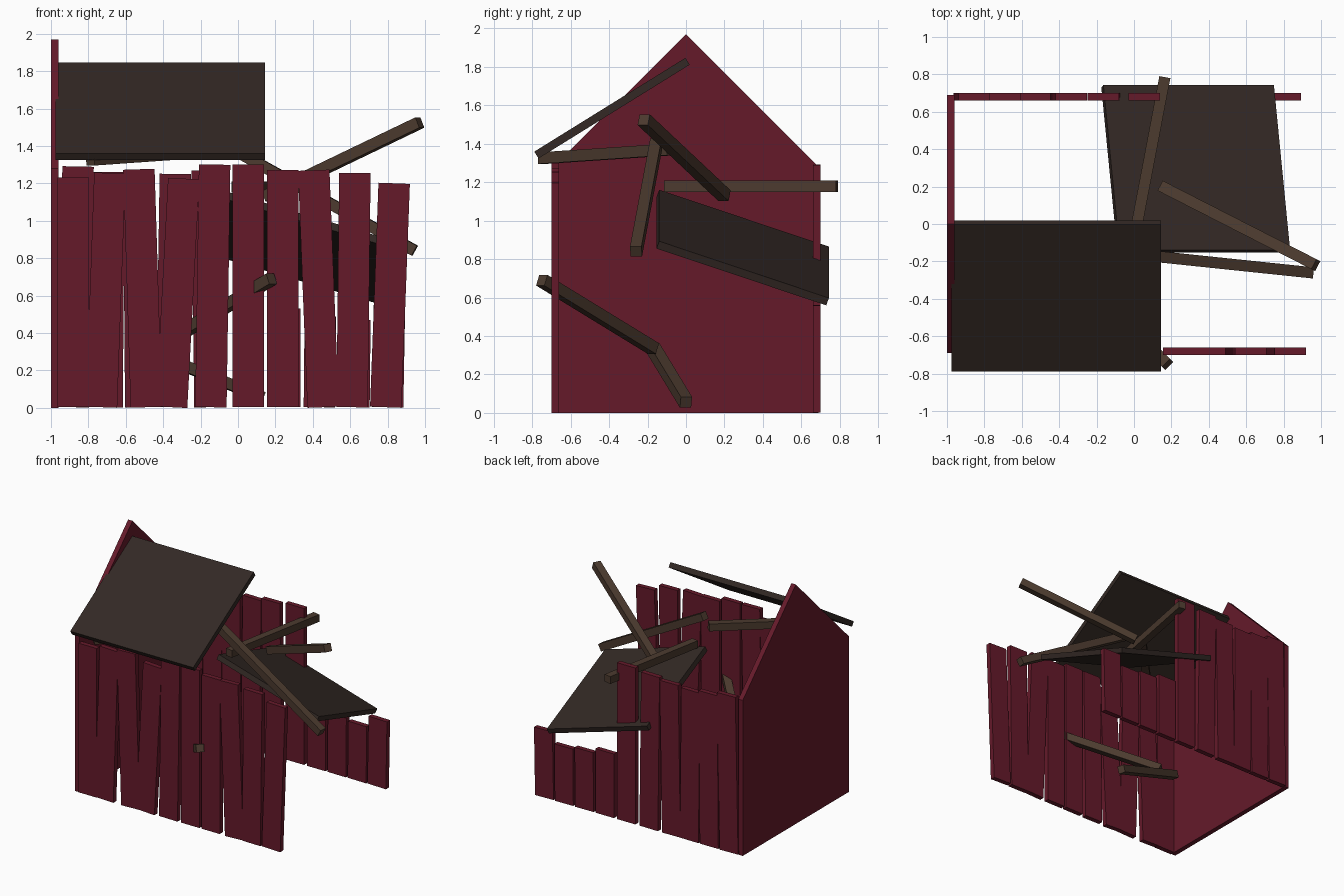
import bpy, bmesh
from mathutils import Vector, Matrix

if "Cube" in bpy.data.objects:
    bpy.data.objects.remove(bpy.data.objects["Cube"])


def material(name, rgb):
    m = bpy.data.materials.new(name)
    m.diffuse_color = (*rgb, 1)
    m.use_nodes = True
    m.node_tree.nodes["Principled BSDF"].inputs["Base Color"].default_value = m.diffuse_color
    return m


RED = material("red_paint", (0.13, 0.010, 0.023))
ROOF = material("dark_roofing", (0.033, 0.022, 0.018))
WOOD = material("old_timber", (0.072, 0.043, 0.028))


def add_object(name, bm, mat):
    bmesh.ops.recalc_face_normals(bm, faces=bm.faces)
    me = bpy.data.meshes.new(name)
    bm.to_mesh(me)
    bm.free()
    me.materials.append(mat)
    ob = bpy.data.objects.new(name, me)
    bpy.context.collection.objects.link(ob)
    return ob


def oriented_box(name, centre, x_dir, y_hint, size, mat):
    """Box whose local x follows x_dir and local y leans towards y_hint."""
    x = Vector(x_dir).normalized()
    z = x.cross(Vector(y_hint)).normalized()
    y = z.cross(x)
    rot = Matrix((x, y, z)).transposed().to_4x4()
    bm = bmesh.new()
    bmesh.ops.create_cube(bm, size=1, matrix=Matrix.Diagonal((*size, 1)))
    ob = add_object(name, bm, mat)
    ob.matrix_world = Matrix.Translation(centre) @ rot
    return ob


def bar(name, a, b, y_hint, width, depth, mat):
    """Box running from point a to point b."""
    a, b = Vector(a), Vector(b)
    return oriented_box(name, (a + b) / 2, b - a, y_hint,
                        ((b - a).length, depth, width), mat)


# Standing gable end wall
bm = bmesh.new()
outline = [(-0.69, 0), (0.69, 0), (0.69, 1.28), (0, 1.97), (-0.69, 1.28)]
face = bm.faces.new([bm.verts.new((-1, y, z)) for y, z in outline])
ext = bmesh.ops.extrude_face_region(bm, geom=[face])
bmesh.ops.translate(bm, vec=(0.04, 0, 0),
                    verts=[v for v in ext["geom"] if isinstance(v, bmesh.types.BMVert)])
add_object("gable_wall", bm, RED)

# Leaning wall planks: (bottom x, top x, height)
front = [(-0.88, -0.88, 1.23), (-0.73, -0.685, 1.255), (-0.49, -0.53, 1.275),
         (-0.355, -0.29, 1.225), (-0.145, -0.125, 1.30), (0.055, 0.055, 1.30),
         (0.24, 0.24, 1.27), (0.455, 0.405, 1.27), (0.61, 0.625, 1.255),
         (0.79, 0.835, 1.20)]
back = [(-0.88, -0.855, 1.29), (-0.70, -0.69, 1.26), (-0.52, -0.53, 1.24),
        (-0.355, -0.335, 1.25), (-0.15, -0.165, 1.27), (0.055, 0.055, 1.29),
        (0.25, 0.25, 0.53), (0.435, 0.44, 0.49), (0.62, 0.625, 0.47),
        (0.80, 0.81, 0.56)]
for side, y, planks in (("front", -0.68, front), ("back", 0.68, back)):
    for i, (x0, x1, h) in enumerate(planks):
        bar(f"{side}_plank_{i + 1}", (x0, y, 0.003), (x1, y, h),
            (0, 1, 0), 0.168, 0.04, RED)

# Roof panel still in place, and the one that has fallen inside
oriented_box("front_roof_panel", (-0.415, -0.385, 1.585), (1, 0, 0),
             (0, 0.79, 0.49), (1.12, 0.925, 0.042), ROOF)
oriented_box("fallen_roof_panel", (0.33, 0.295, 0.86), (0.92, 0, -0.27),
             (-0.08, 0.89, -0.30), (0.95, 0.935, 0.042), ROOF)

# Collapsed beams
beams = [((0.165, 0.785, 1.18), (-0.005, -0.11, 1.18)),
         ((0.15, 0.20, 1.13), (0.972, -0.22, 1.525)),
         ((-0.06, -0.155, 1.40), (0.945, -0.26, 0.84)),
         ((-0.15, -0.08, 1.37), (-0.79, -0.75, 1.325)),
         ((0.18, -0.75, 0.69), (-0.41, -0.17, 0.335)),
         ((-0.56, -0.17, 0.335), (0.13, 0.0, 0.055))]
for i, (a, b) in enumerate(beams):
    level = (Vector(b) - Vector(a)).cross((0, 0, 1))
    bar(f"fallen_beam_{i + 1}", a, b, level, 0.06, 0.06, WOOD)
